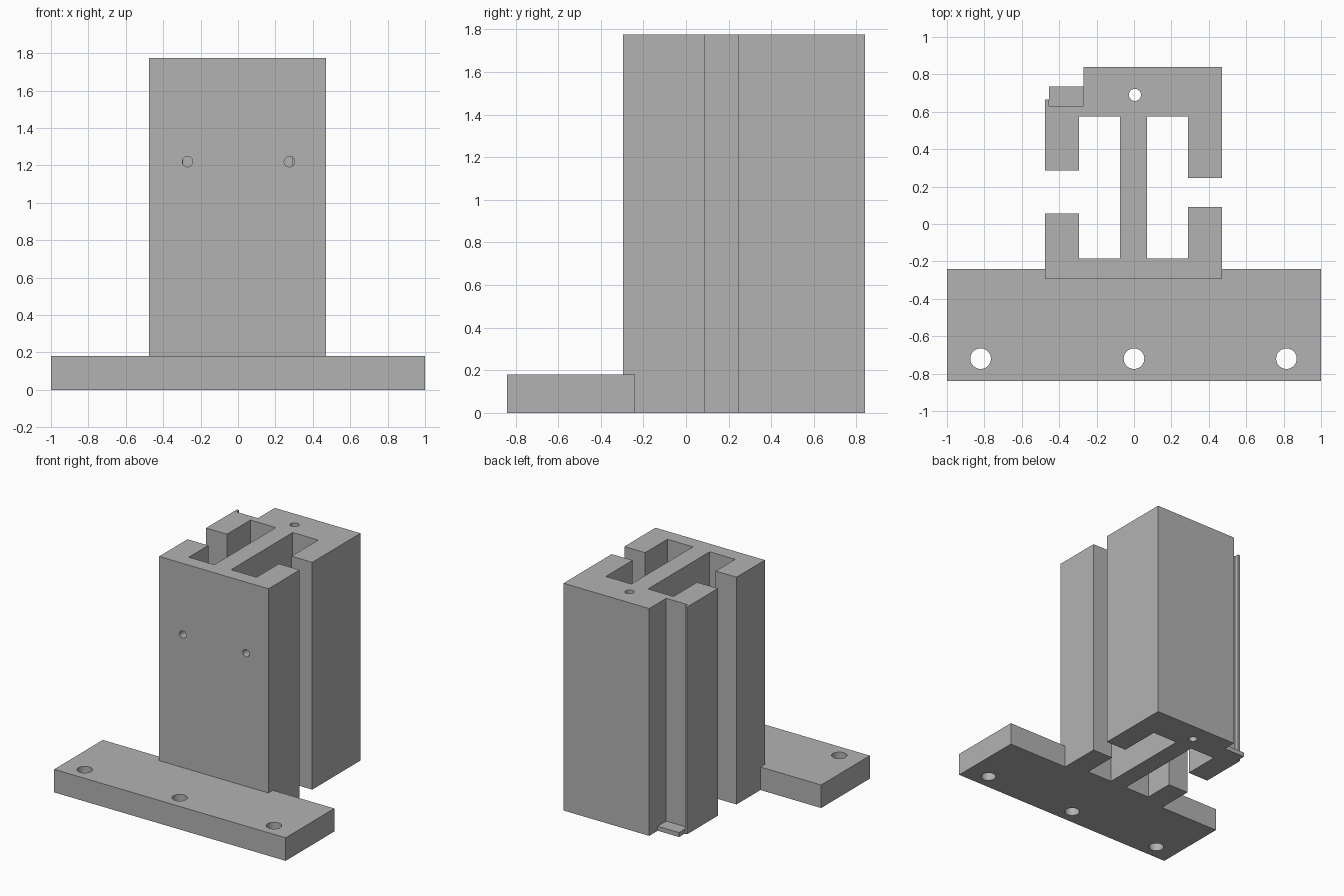
import bpy, bmesh
from mathutils import Matrix, Vector

cube = bpy.data.objects.get("Cube")
if cube:
    bpy.data.objects.remove(cube, do_unlink=True)

grey = bpy.data.materials.new("plain_grey")
grey.use_nodes = True
colour = (0.45, 0.45, 0.45, 1)
grey.diffuse_color = colour
grey.node_tree.nodes["Principled BSDF"].inputs["Base Color"].default_value = colour

HEIGHT = 1.775


def add_object(name, bm):
    bmesh.ops.recalc_face_normals(bm, faces=bm.faces)
    mesh = bpy.data.meshes.new(name)
    bm.to_mesh(mesh)
    bm.free()
    mesh.materials.append(grey)
    obj = bpy.data.objects.new(name, mesh)
    bpy.context.collection.objects.link(obj)
    return obj


def prism(name, outline, height):
    """Extrude a plan outline up from the ground."""
    bm = bmesh.new()
    face = bm.faces.new([bm.verts.new((x, y, 0)) for x, y in outline])
    top = bmesh.ops.extrude_face_region(bm, geom=[face])["geom"]
    bmesh.ops.translate(bm, vec=(0, 0, height),
                        verts=[v for v in top if isinstance(v, bmesh.types.BMVert)])
    return add_object(name, bm)


def block(name, x0, x1, y0, y1, height):
    return prism(name, [(x0, y0), (x1, y0), (x1, y1), (x0, y1)], height)


def drill(name, start, end, radius):
    """Round cutter between two points."""
    start, end = Vector(start), Vector(end)
    axis = end - start
    bm = bmesh.new()
    turn = axis.to_track_quat('Z', 'Y').to_matrix().to_4x4()
    bmesh.ops.create_cone(bm, cap_ends=True, segments=40, radius1=radius,
                          radius2=radius, depth=axis.length,
                          matrix=Matrix.Translation((start + end) / 2) @ turn)
    cutter = add_object(name, bm)
    cutter.hide_render = True
    return cutter


def combine(target, other, operation):
    mod = target.modifiers.new(operation.lower(), 'BOOLEAN')
    mod.operation = operation
    mod.solver = 'EXACT'
    mod.object = other
    bpy.context.view_layer.objects.active = target
    bpy.ops.object.modifier_apply(modifier=mod.name)
    bpy.data.objects.remove(other, do_unlink=True)


# Column: slotted profile with a web, side gaps and a notched rear corner with a lip
body = prism("slotted_column_with_base", [
    (-0.475, -0.295), (0.47, -0.295), (0.47, 0.09), (0.29, 0.09),
    (0.29, -0.185), (0.07, -0.185), (0.07, 0.575), (0.29, 0.575),
    (0.29, 0.245), (0.47, 0.245), (0.47, 0.84), (-0.27, 0.84),
    (-0.27, 0.63), (-0.455, 0.63), (-0.455, 0.665), (-0.475, 0.665),
    (-0.475, 0.285), (-0.295, 0.285), (-0.295, 0.575), (-0.075, 0.575),
    (-0.075, -0.185), (-0.295, -0.185), (-0.295, 0.055), (-0.475, 0.055),
], HEIGHT)

# Base plate fused to the front foot of the column
combine(body, block("base_plate", -1, 1, -0.84, -0.24, 0.18), 'UNION')

# Mounting holes in the base
for x in (-0.82, 0, 0.815):
    combine(body, drill("base_hole", (x, -0.72, -0.1), (x, -0.72, 0.3), 0.055), 'DIFFERENCE')

# Screw holes through the front wall
for x in (-0.27, 0.275):
    combine(body, drill("front_hole", (x, -0.4, 1.22), (x, -0.18, 1.22), 0.028), 'DIFFERENCE')

# Long hole down the rear block
combine(body, drill("rear_hole", (0.005, 0.69, -0.1), (0.005, 0.69, HEIGHT + 0.1), 0.032), 'DIFFERENCE')

# Thin stop tab at the foot of the rear notch
tab = block("stop_tab", -0.455, -0.27, 0.63, 0.735, 0.035)

# Smooth hole walls, sharp edges elsewhere
bpy.ops.object.select_all(action='DESELECT')
for obj in (body, tab):
    obj.select_set(True)
bpy.context.view_layer.objects.active = body
bpy.ops.object.shade_smooth_by_angle(angle=0.5)
